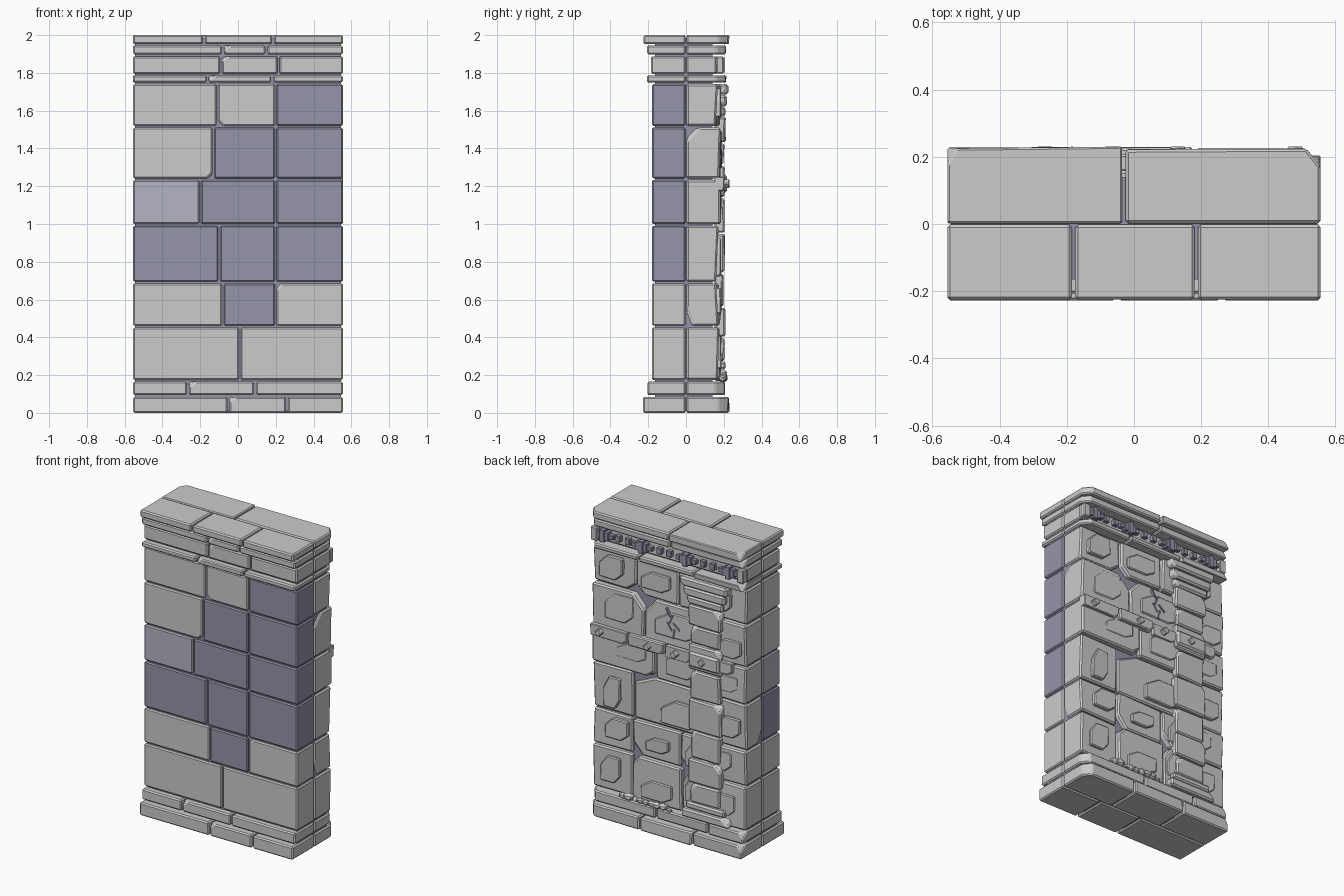
import bpy, bmesh, math, random
from mathutils import Vector, Matrix

if "Cube" in bpy.data.objects:
    bpy.data.objects.remove(bpy.data.objects["Cube"])
random.seed(7)

def mat(name, c):
    m = bpy.data.materials.new(name)
    m.diffuse_color = (*c, 1)
    m.use_nodes = True
    m.node_tree.nodes["Principled BSDF"].inputs["Base Color"].default_value = m.diffuse_color
    return m

DARK = mat("slate", (0.30, 0.30, 0.40))
MID = mat("light_slate", (0.46, 0.46, 0.55))
COL = {"g": None, "d": DARK, "m": MID}

def finish(bm, name, m=None):
    bmesh.ops.recalc_face_normals(bm, faces=bm.faces)
    me = bpy.data.meshes.new(name)
    bm.to_mesh(me)
    bm.free()
    ob = bpy.data.objects.new(name, me)
    bpy.context.collection.objects.link(ob)
    if m:
        me.materials.append(m)
    return ob

def block(name, x, y, z, c="g", bev=0.007, cuts=(), rough=0.0, rot=0.0):
    """Bevelled stone; cuts = (signs, sizes) of broken corners; rough = uneven back face."""
    bm = bmesh.new()
    bmesh.ops.create_cube(bm, size=1)
    ctr = Vector((sum(x) / 2, sum(y) / 2, sum(z) / 2))
    dim = Vector((x[1] - x[0], y[1] - y[0], z[1] - z[0]))
    for v in bm.verts:
        v.co = Vector(a * b for a, b in zip(v.co, dim))
    if rot:
        bmesh.ops.rotate(bm, verts=bm.verts, cent=(0, 0, 0), matrix=Matrix.Rotation(rot, 3, 'Y'))
    for v in bm.verts:
        v.co += ctr
        if rough and v.co.y > ctr.y:
            v.co.y += random.uniform(-rough, rough)
    for s, a in cuts:
        n = Vector(si / ai for si, ai in zip(s, a))
        corner = ctr + Vector(si * di / 2 for si, di in zip(s, dim))
        i = next(k for k in range(3) if s[k])
        p = corner.copy()
        p[i] -= s[i] * a[i]
        bmesh.ops.bisect_plane(bm, geom=bm.verts[:] + bm.edges[:] + bm.faces[:],
                               plane_co=p, plane_no=n, clear_outer=True)
        bmesh.ops.holes_fill(bm, edges=[e for e in bm.edges if e.is_boundary], sides=0)
    if bev:
        bmesh.ops.bevel(bm, geom=bm.edges[:], offset=bev, segments=1, affect='EDGES', clamp_overlap=True)
    return finish(bm, name, COL[c])

W, G = 0.555, 0.005

def course(name, joints, y, z, cols=None, cuts={}, bev=0.007, rough=0.0):
    """A row of stones split at the joints."""
    xs = [-W] + list(joints) + [W]
    for i in range(len(xs) - 1):
        a = xs[i] + (G if i else 0)
        b = xs[i + 1] - (G if i < len(xs) - 2 else 0)
        j = random.uniform(-rough, rough)
        block(name, (a, b), (y[0], y[1] + j), z, cols[i] if cols else "g", bev, cuts.get(i, ()), rough)

# dark mortar core
block("core", (-0.545, 0.545), (-0.165, 0.14), (0.01, 1.985), "d", 0)

# front half of the wall body
Z = [(.175, .452), (.462, .685), (.695, .99), (1.0, 1.232), (1.242, 1.51), (1.52, 1.74)]
front = [((.01,), "gg"), ((-.08, .2), "gdg"), ((-.1, .2), "ddd"),
         ((-.2, .2), "mdd"), ((-.13, .2), "gdd"), ((-.11, .2), "ggd")]
chips = {1: {2: [((-1, -1, 1), (.03, .05, .035))]},
         4: {0: [((1, -1, -1), (.03, .06, .03))]},
         5: {1: [((-1, -1, -1), (.035, .06, .035))]}}
for i, (j, c) in enumerate(front):
    course("front_stone", j, (-.18, -.003), Z[i], c, chips.get(i, {}))

# rougher back half of the wall body, broken corners show the core
big = (.08, .3, .09)
back = [((-.27, -.09, .27), {2: [((1, 1, 1), (.05, .25, .05))], 1: [((1, 1, 1), (.06, .2, .08))]}),
        ((-.27, -.08, .27), {2: [((1, 1, -1), (.07, .2, .08))], 1: [((1, 1, -1), (.07, .2, .07))],
                             3: [((1, -1, -1), (.05, .035, .1))]}),
        ((-.27, .265), {1: [((1, 1, 1), (.15, .3, .07))], 0: [((-1, -1, -1), (.06, .04, .08))]}),
        ((-.27, .1), {2: [((-1, 1, -1), (.05, .1, .04))]}),
        ((-.27, .18), {1: [((1, 1, 1), big)], 2: [((-1, 1, 1), big), ((1, -1, 1), (.05, .07, .07))]}),
        ((-.27, -.07, .245), {2: [((1, 1, -1), (.06, .3, .06))], 3: [((-1, 1, -1), (.07, .3, .05))]})]
for i, (j, c) in enumerate(back):
    course("back_stone", j, (.003, .172), Z[i], None, c, .009, .008)
    # raised weathered patches on the back faces
    edges = [-W] + list(j) + [W]
    for a, b in zip(edges, edges[1:]):
        w, h = (b - a) * random.uniform(.4, .7), (Z[i][1] - Z[i][0]) * random.uniform(.4, .7)
        x0 = random.uniform(a + .02, b - w - .02)
        z0 = random.uniform(Z[i][0] + .02, Z[i][1] - h - .02)
        block("worn_patch", (x0, x0 + w), (.15, .184), (z0, z0 + h), "g", .006,
              [((1, 0, 1), (w * .35, 1, h * .4)), ((-1, 0, -1), (w * .3, 1, h * .3))], .005)

# plinth, cornice mouldings and cap: (front joints, back joints, front y, back y, z)
ec = [((1, 1, 0), (.04, .05, 1))]
lc = [((-1, 1, 1), (.03, .05, .04))]
trims = [("plinth_lower", (-.05, .26), (-.2, .18), .228, .225, (0, .085)),
         ("plinth_upper", (-.265, .09), (-.3, .08), .205, .205, (.095, .165)),
         ("string_moulding", (-.16, .18), (-.2, .2), .207, .21, (1.75, 1.785)),
         ("frieze", (-.09, .215), (-.1, .2), .185, .165, (1.795, 1.888)),
         ("cornice", (-.08, .15), (-.03,), .207, .21, (1.898, 1.945)),
         ("cap", (-.18, .185), (-.03,), .225, .225, (1.952, 2.0))]
for n, jf, jb, yf, yb, z in trims:
    course(n + "_front", jf, (-yf, -.002), z, None,
           {1: [((-1, -1, 1), (.035, .03, .025))]} if n != "cap" else {}, .008)
    last = len(jb)
    course(n + "_back", jb, (.002, yb), z, None,
           {last: ec, 0: lc} if n != "frieze" else {}, .008, .004)

# frieze ornaments: stepped crosses with small square dentils between
for cx in (.47, .19, -.13, -.44):
    for w, h, d in ((.15, .028, .192), (.085, .055, .199), (.035, .08, .205)):
        block("frieze_cross", (cx - w / 2, cx + w / 2), (.16, d), (1.842 - h / 2, 1.842 + h / 2), "d", .003)
for cx in (.365, .295, .065, -.005, -.25, -.32):
    block("frieze_dentil", (cx - .018, cx + .018), (.16, .19), (1.825, 1.865), "d", .003)
for cx in (.53, -.53):
    block("frieze_end", (cx - .024, cx + .024), (.16, .2), (1.797, 1.886), "g", .006)

# pilaster on the back: shaft blocks
zs = [.27, .40, .56, .74, .95, 1.14, 1.31, 1.43, 1.57]
for i, (a, b) in enumerate(zip(zs, zs[1:])):
    k = .012 * (i % 2)
    block("pilaster_block", (-.38 - k, -.17 + k), (.15, .2 + k * .5), (a + .004, b - .004), "g", .009,
          [((-1 if i % 2 else 1, 1, 1), (.04, .03, .04))], .006)
# pilaster base and stepped capital
block("pilaster_base", (-.455, -.115), (.15, .218), (.17, .225), "g", .01, [((-1, 1, 1), (.05, .05, .04))])
block("pilaster_base", (-.42, -.14), (.15, .21), (.23, .272), "g", .01)
for a, b, w, d in ((1.57, 1.62, .13, .208), (1.622, 1.682, .15, .216), (1.685, 1.742, .17, .224)):
    block("pilaster_capital", (-.275 - w, -.275 + w), (.15, d), (a, b), "g", .011,
          [((1, 1, -1), (.03, .03, .03))])

# horizontal band across the back, broken into pieces
for a, b, o in ((.29, W, 0), (.02, .28, .004), (-.165, .01, -.004), (-.47, -.385, 0)):
    block("band_piece", (a, b), (.15, .205 + o), (1.175 + o, 1.25 + o), "g", .012,
          [((-1, 1, -1), (.04, .05, .03))], .005)
block("band_boss", (-.385, -.165), (.15, .218), (1.165, 1.262), "g", .012)
# diamond studs
for x in (.48, .13, -.065, -.265):
    block("diamond_stud", (x - .019, x + .019), (.19, .23), (1.194, 1.232), "g", .005, rot=math.pi / 4)

# cracks in an upper stone
for x, z, t in ((.0, 1.46, .5), (-.02, 1.42, -.4), (-.01, 1.37, .6), (-.04, 1.33, -.2), (-.06, 1.38, .9)):
    block("crack", (x - .005, x + .005), (.16, .19), (z - .03, z + .03), "d", 0, rot=t)

# rubble lying on the plinth
for i in range(9):
    bm = bmesh.new()
    r = random.uniform(.018, .036)
    bmesh.ops.create_icosphere(bm, subdivisions=1, radius=r)
    p = Vector((.32 - i * .042, random.uniform(.188, .2), .163 + r * .6))
    for v in bm.verts:
        v.co = Vector((v.co.x * 1.3, v.co.y * .8, v.co.z * .75)) * random.uniform(.8, 1.1) + p
    finish(bm, "rubble")
